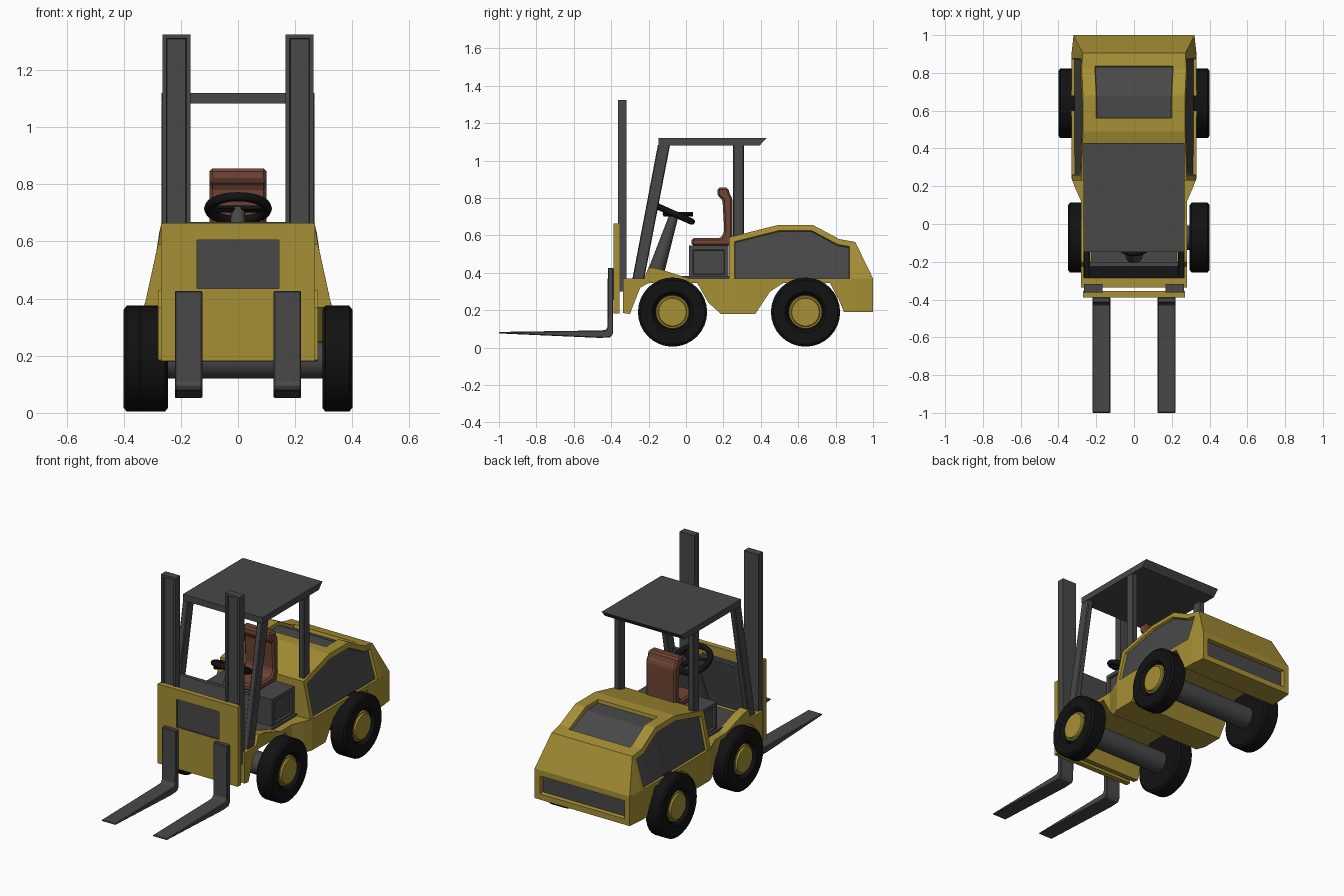
import bpy, bmesh, math
from mathutils import Vector

if "Cube" in bpy.data.objects:
    bpy.data.objects.remove(bpy.data.objects["Cube"])


def material(name, rgb):
    m = bpy.data.materials.new(name)
    m.diffuse_color = (*rgb, 1)
    m.use_nodes = True
    m.node_tree.nodes["Principled BSDF"].inputs["Base Color"].default_value = m.diffuse_color
    return m


YELLOW = material("yellow", (0.38, 0.28, 0.035))
DARK = material("dark_grey", (0.065, 0.065, 0.065))
BLACK = material("rubber", (0.006, 0.006, 0.006))
BROWN = material("brown", (0.16, 0.06, 0.035))


def finish(bm, name, mat, bevel=0, smooth=False):
    me = bpy.data.meshes.new(name)
    bm.to_mesh(me)
    bm.free()
    ob = bpy.data.objects.new(name, me)
    bpy.context.collection.objects.link(ob)
    me.materials.append(mat)
    me.materials.append(DARK)
    if smooth:
        me.shade_smooth()
        me.set_sharp_from_angle(angle=math.radians(35))
    if bevel:
        b = ob.modifiers.new("bevel", 'BEVEL')
        b.width = bevel
        b.segments = 1
        b.limit_method = 'ANGLE'
    return ob


def loft(rings):
    bm = bmesh.new()
    vs = [[bm.verts.new(p) for p in r] for r in rings]
    n = len(rings[0])
    for a, b in zip(vs, vs[1:]):
        for i in range(n):
            j = (i + 1) % n
            bm.faces.new((a[i], a[j], b[j], b[i]))
    bm.faces.new(vs[0])
    bm.faces.new(vs[-1])
    bmesh.ops.remove_doubles(bm, verts=bm.verts, dist=1e-4)
    bmesh.ops.recalc_face_normals(bm, faces=bm.faces)
    return bm


def recess(bm, test, margin, depth, grey=True):
    faces = [f for f in bm.faces if test(f.normal, f.calc_center_median())]
    bmesh.ops.inset_region(bm, faces=faces, thickness=margin, use_even_offset=True)
    bmesh.ops.inset_region(bm, faces=faces, thickness=0.003, depth=-depth, use_even_offset=True)
    for f in faces:
        f.material_index = int(grey)


def prism(profile, x0, x1):
    return loft([[(x, y, z) for y, z in profile] for x in (x0, x1)])


def box(x0, x1, y0, y1, z0, z1):
    return prism([(y0, z0), (y1, z0), (y1, z1), (y0, z1)], x0, x1)


def lathe(profile, cx, side, cy, cz, seg=32):
    # Turn an (offset, radius) profile around the x axis
    rings = [[(cx + side * o, cy + r * math.cos(2 * math.pi * i / seg),
               cz + r * math.sin(2 * math.pi * i / seg)) for i in range(seg)] for o, r in profile]
    return loft(rings)


# Chassis: full-width wheel arches, (y, bottom z, half width)
stations = [(-.337, .185, .28), (-.30, .18, .28), (-.245, .32, .28), (-.2, .345, .28),
            (.06, .345, .28), (.12, .24, .28), (.187, .18, .31), (.24, .18, .33),
            (.37, .18, .33), (.45, .30, .33), (.52, .345, .33), (.77, .345, .33),
            (.82, .25, .33), (.845, .19, .33), (.91, .19, .33), (1.0, .19, .32)]
bm = loft([[(-w, y, zb), (w, y, zb), (w, y, .37), (-w, y, .37)] for y, zb, w in stations])
recess(bm, lambda n, c: n.y > .9 and c.y > .99, .035, .025)
finish(bm, "chassis", YELLOW)

# Engine hood: (y, top z, top half width, shoulder half width)
stations = [(.23, .59, .28, .328), (.49, .655, .27, .33), (.68, .655, .27, .33),
            (.82, .58, .277, .33), (.905, .565, .272, .33), (1.0, .37, .32, .32)]
bm = loft([[(-s, y, .37), (s, y, .37), (w, y, zt), (-w, y, zt)] for y, zt, w, s in stations])
bottom = [f for f in bm.faces if f.normal.z < -.9]
bmesh.ops.delete(bm, geom=bottom, context='FACES')
for sx in (-1, 1):
    recess(bm, lambda n, c: n.x * sx > .8 and abs(c.x) > .28 and c.y < .9, .03, .015)
recess(bm, lambda n, c: n.z > .8 and abs(c.x) < .01 and .5 < c.y < .9, .07, .02)
finish(bm, "engine_hood", YELLOW)

# Front plate with a recessed grey window
plate = finish(box(-.27, .27, -.388, -.356, .182, .665), "front_plate", YELLOW)
cutter = finish(box(-.143, .143, -.5, -.2, .435, .605), "window_cutter", DARK)
cutter.hide_render = True
cutter.hide_viewport = True
cut = plate.modifiers.new("window", 'BOOLEAN')
cut.operation = 'DIFFERENCE'
cut.object = cutter
finish(box(-.143, .143, -.378, -.364, .435, .605), "front_window", DARK)

# Cab floor, dash panel, seat box
finish(box(-.235, .235, -.22, .23, .365, .382), "cab_floor", DARK)
finish(prism([(-.285, .37), (-.262, .37), (-.203, .668), (-.226, .668)], -.24, .24), "dash_panel", DARK)
bm = box(-.22, .22, .015, .228, .37, .545)
for sx in (-1, 1):
    recess(bm, lambda n, c: n.x * sx > .9 and abs(c.x) > .219, .022, .012, False)
finish(bm, "seat_box", DARK)

# Roof and seat
finish(prism([(-.148, 1.082), (.395, 1.082), (.43, 1.12), (-.148, 1.12)], -.268, .268), "roof", DARK)
seat = [(.03, .545), (.03, .585), (.185, .585), (.205, .62), (.195, .79), (.168, .812),
        (.168, .855), (.225, .855), (.235, .82), (.248, .8), (.248, .545)]
finish(prism(seat, -.1, .1), "seat", BROWN, bevel=.01)

fork = [(-1, .076), (-.46, .052), (-.405, .055), (-.39, .075), (-.388, .427), (-.418, .427),
        (-.42, .108), (-.43, .094), (-.46, .092), (-1, .084)]
tyre = [(-.05, .09), (-.0525, .105), (-.0525, .172), (-.042, .185), (.042, .185), (.0525, .172),
        (.0525, .11), (.045, .1), (.03, .095)]
hub = [(-.045, .09), (.034, .09), (.04, .086), (.04, .078), (.05, .074), (.05, .03)]

for side, sx in (("left", -1), ("right", 1)):
    # Mast rail with a shallow channel, fork, cab pillars, fender wedge
    bm = box(sx * .167, sx * .265, -.363, -.318, .3, 1.325)
    recess(bm, lambda n, c: n.y < -.9 and c.y < -.362, .014, .01, False)
    finish(bm, side + "_mast", DARK)
    finish(prism(fork, sx * .125, sx * .221), side + "_fork", DARK, bevel=.004)
    finish(prism([(-.288, .36), (-.225, .36), (-.085, 1.085), (-.15, 1.085)], sx * .232, sx * .268),
           side + "_front_pillar", DARK, bevel=.005)
    finish(box(sx * .232, sx * .268, .252, .31, .37, 1.085), side + "_rear_pillar", DARK, bevel=.005)
    finish(prism([(-.225, .368), (-.2, .43), (-.14, .42), (.02, .368)], sx * .225, sx * .28),
           side + "_fender", YELLOW)
    # Wheels: the front left one sits further in
    for end, y in (("front", -.072), ("rear", .639)):
        cx = -.297 if (side, end) == ("left", "front") else sx * .3475
        finish(lathe(tyre, cx, sx, y, .19), f"{end}_{side}_tyre", BLACK, smooth=True)
        finish(lathe(hub, cx, sx, y, .19), f"{end}_{side}_hub", YELLOW, smooth=True)

# Axles
for end, y in (("front", -.072), ("rear", .639)):
    finish(lathe([(-.3, .065), (.3, .065)], 0, 1, y, .185, 24), end + "_axle", DARK, smooth=True)

# Steering wheel: rim, three spokes, column
centre, tilt = Vector((0, -.062, .715)), math.radians(-24)
bpy.ops.mesh.primitive_torus_add(location=centre, rotation=(tilt, 0, 0), major_radius=.102,
                                 minor_radius=.017, major_segments=28, minor_segments=8)
rim = bpy.context.object
rim.name = "steering_rim"
rim.data.materials.append(BLACK)
rim.data.shade_smooth()
for i, a in enumerate((90, 210, 330)):
    a = math.radians(a)
    bm = box(0, .1, -.014, .014, -.008, .006)
    spoke = finish(bm, f"steering_spoke_{i}", BLACK)
    spoke.location = centre
    spoke.rotation_euler = (tilt, 0, a)
base = Vector((0, -.165, .39))
axis = centre - base
bpy.ops.mesh.primitive_cone_add(vertices=16, radius1=.045, radius2=.024, depth=axis.length,
                                location=(base + centre) / 2,
                                rotation=axis.to_track_quat('Z', 'Y').to_euler())
column = bpy.context.object
column.name = "steering_column"
column.data.materials.append(DARK)
column.data.shade_smooth()
column.data.set_sharp_from_angle(angle=math.radians(35))
